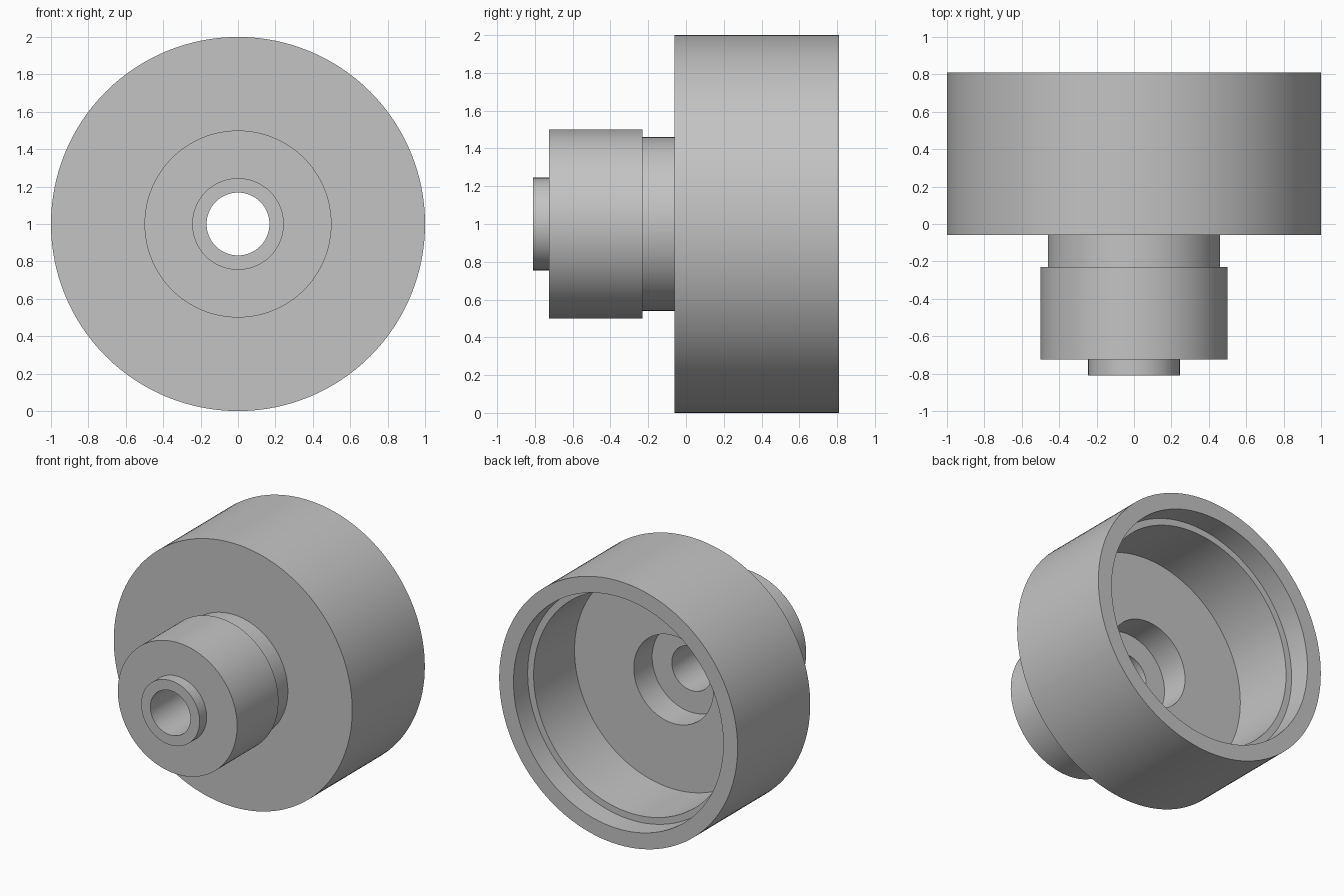
import bpy
import bmesh
import math
from mathutils import Matrix, Vector

cube = bpy.data.objects.get("Cube")
if cube:
    bpy.data.objects.remove(cube, do_unlink=True)

SEGMENTS = 128
AXIS_HEIGHT = 1.0

# Single plain material
grey = bpy.data.materials.new("light_grey")
grey.use_nodes = True
colour = (0.55, 0.55, 0.55, 1.0)
grey.diffuse_color = colour
grey.node_tree.nodes["Principled BSDF"].inputs["Base Color"].default_value = colour


def lathe(name, profile, material):
    """Turn a closed (radius, y) profile around the horizontal y axis."""
    bm = bmesh.new()
    rings = []
    for i in range(SEGMENTS):
        turn = Matrix.Rotation(math.tau * i / SEGMENTS, 3, 'Y')
        rings.append([bm.verts.new(turn @ Vector((r, y, 0))) for r, y in profile])
    count = len(profile)
    for i, ring in enumerate(rings):
        following = rings[(i + 1) % SEGMENTS]
        for j in range(count):
            k = (j + 1) % count
            bm.faces.new((ring[j], ring[k], following[k], following[j]))
    bmesh.ops.recalc_face_normals(bm, faces=bm.faces)
    mesh = bpy.data.meshes.new(name)
    bm.to_mesh(mesh)
    bm.free()
    mesh.materials.append(material)
    obj = bpy.data.objects.new(name, mesh)
    obj.location.z = AXIS_HEIGHT
    bpy.context.collection.objects.link(obj)
    bpy.ops.object.select_all(action='DESELECT')
    obj.select_set(True)
    bpy.context.view_layer.objects.active = obj
    bpy.ops.object.shade_smooth_by_angle(angle=math.radians(30))
    return obj


# Outside, from the front tip back to the drum rim
outside = [
    (0.245, -0.81), (0.245, -0.725),   # tip collar
    (0.5, -0.725), (0.5, -0.23),       # barrel
    (0.46, -0.23), (0.46, -0.06),      # neck
    (1.0, -0.06), (1.0, 0.81),         # drum
]
# Inside, from the drum rim forward to the through hole
inside = [
    (0.88, 0.81), (0.88, 0.64),        # rim recess
    (0.83, 0.64), (0.83, 0.15),        # drum cavity
    (0.333, 0.15), (0.333, -0.07),     # counterbore
    (0.168, -0.07), (0.168, -0.81),    # through hole
]
lathe("stepped_hub_and_drum", outside + inside, grey)
